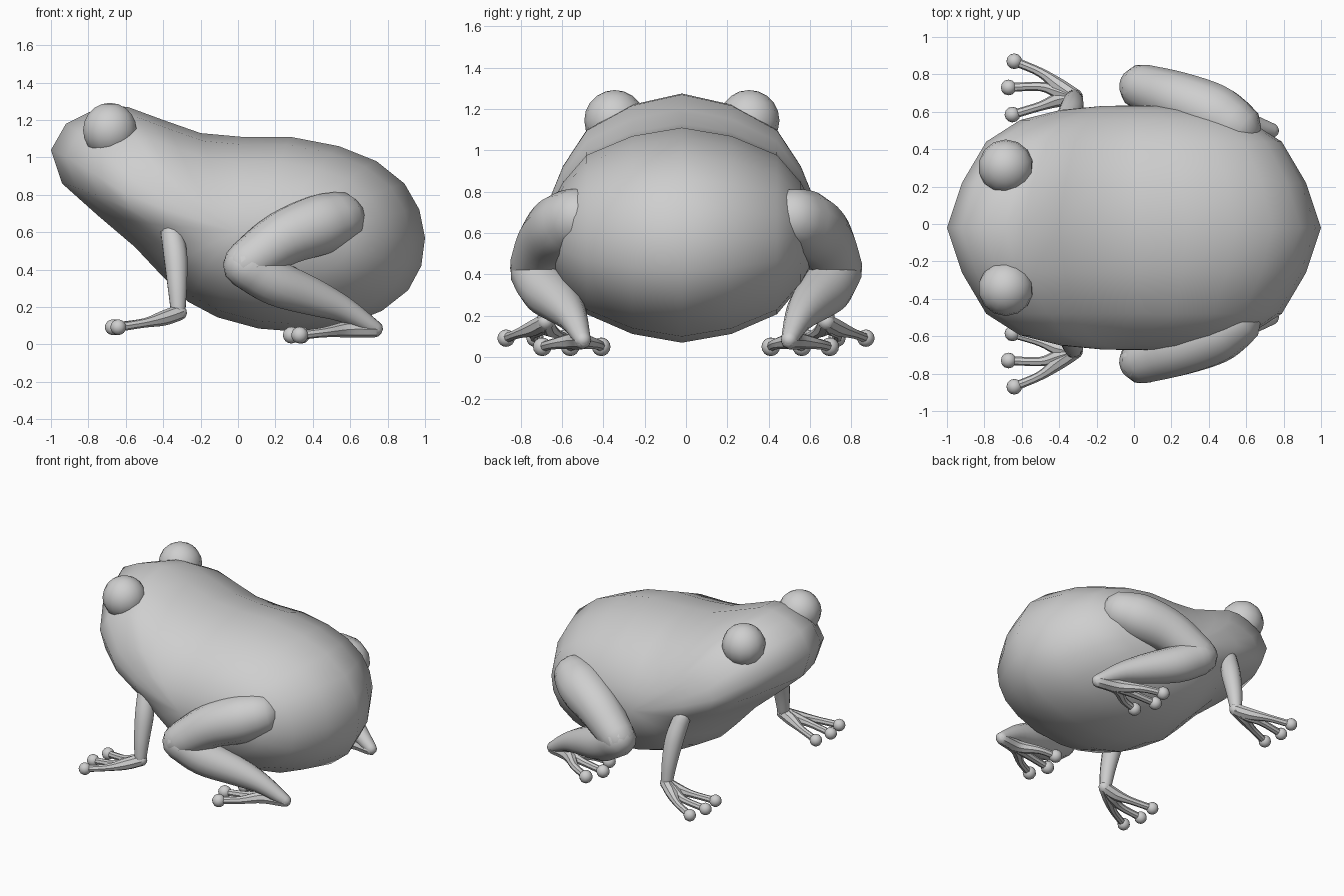
import bpy, bmesh, math
from mathutils import Vector

if "Cube" in bpy.data.objects:
    bpy.data.objects.remove(bpy.data.objects["Cube"])

skin = bpy.data.materials.new("frog grey")
skin.diffuse_color = (0.62, 0.62, 0.62, 1)
skin.use_nodes = True
skin.node_tree.nodes["Principled BSDF"].inputs["Base Color"].default_value = skin.diffuse_color


def finish(name, bm, angle=40):
    bmesh.ops.recalc_face_normals(bm, faces=bm.faces)
    mesh = bpy.data.meshes.new(name)
    bm.to_mesh(mesh)
    bm.free()
    mesh.materials.append(skin)
    ob = bpy.data.objects.new(name, mesh)
    bpy.context.collection.objects.link(ob)
    bpy.ops.object.select_all(action='DESELECT')
    ob.select_set(True)
    bpy.context.view_layer.objects.active = ob
    bpy.ops.object.shade_smooth_by_angle(angle=math.radians(angle))
    return ob


def skin_rings(bm, rings, start, end):
    """Bridge rings of points and close both ends to a tip."""
    loops = [[bm.verts.new(p) for p in ring] for ring in rings]
    n = len(loops[0])
    for a, b in zip(loops, loops[1:]):
        for i in range(n):
            bm.faces.new((a[i], a[(i + 1) % n], b[(i + 1) % n], b[i]))
    for loop, tip in ((loops[0], start), (loops[-1], end)):
        v = bm.verts.new(tip)
        for i in range(n):
            bm.faces.new((loop[i], loop[(i + 1) % n], v))


def smooth_path(pts, steps=4):
    """Catmull-Rom through (x, y, z, radius) points."""
    p = [Vector(q) for q in pts]
    p = [p[0] * 2 - p[1]] + p + [p[-1] * 2 - p[-2]]
    out = []
    for a, b, c, d in zip(p, p[1:], p[2:], p[3:]):
        for k in range(steps):
            t = k / steps
            out.append(0.5 * (2 * b + (c - a) * t + (2 * a - 5 * b + 4 * c - d) * t * t
                              + (3 * b - a - 3 * c + d) * t ** 3))
    return out + [p[-2]]


def tube(bm, pts, side, sides=12):
    """Tapered round-ended limb; side = 1 or -1 mirrors in y."""
    path = smooth_path([(x, y * side, z, r) for x, y, z, r in pts])
    pos = [q.xyz for q in path]
    tan = [(pos[min(i + 1, len(pos) - 1)] - pos[max(i - 1, 0)]).normalized()
           for i in range(len(pos))]
    cuts = [(pos[i], tan[i], path[i].w) for i in range(len(pos))]
    r0, r1 = path[0].w, path[-1].w
    caps = [math.radians(a) for a in (30, 60)]
    head = [(pos[0] - tan[0] * r0 * math.sin(a), tan[0], r0 * math.cos(a)) for a in reversed(caps)]
    tail = [(pos[-1] + tan[-1] * r1 * math.sin(a), tan[-1], r1 * math.cos(a)) for a in caps]
    rings, u = [], tan[0].orthogonal().normalized()
    for c, t, r in head + cuts + tail:
        u = (u - t * u.dot(t)).normalized()
        v = t.cross(u)
        rings.append([c + (u * math.cos(s) + v * math.sin(s)) * r
                      for s in (2 * math.pi * k / sides for k in range(sides))])
    skin_rings(bm, rings, pos[0] - tan[0] * r0, pos[-1] + tan[-1] * r1)


def ball(bm, centre, r, u=12, v=8):
    made = bmesh.ops.create_uvsphere(bm, u_segments=u, v_segments=v, radius=r)
    bmesh.ops.translate(bm, verts=made["verts"], vec=centre)


# body: side outline shrinking towards both flanks (y, x scale, z scale)
outline = [(-1, 1.04), (-.92, 1.18), (-.8, 1.24), (-.69, 1.275), (-.59, 1.27), (-.4, 1.2),
           (-.2, 1.13), (.02, 1.11), (.28, 1.11), (.54, 1.06), (.74, .98), (.89, .86),
           (.97, .72), (1, .57), (.98, .42), (.91, .29), (.77, .18), (.57, .1), (.3, .07),
           (.11, .085), (-.11, .145), (-.27, .23), (-.4, .36), (-.55, .52), (-.75, .69),
           (-.94, .86)]
half = [(0, 1, 1), (.24, .92, .92), (.46, .79, .74), (.575, .61, .48), (.63, .39, .28),
        (.65, .18, .12)]
rows = [(-y, sx, sz) for y, sx, sz in reversed(half[1:])] + half
MID_Y, MID_Z = -.02, .6
bm = bmesh.new()
skin_rings(bm, [[(x * sx, MID_Y + y, MID_Z + (z - MID_Z) * sz) for x, z in outline]
                for y, sx, sz in rows],
           (0, MID_Y - .655, MID_Z), (0, MID_Y + .655, MID_Z))
finish("body", bm, 50)

for side, label in ((1, "far"), (-1, "near")):
    # eye
    bm = bmesh.new()
    ball(bm, (-.685, MID_Y + .325 * side, 1.145), .147, 14, 10)
    finish(label + "_eye", bm)

    # hind leg: thigh and shin
    bm = bmesh.new()
    tube(bm, [(.53, .525, .67, .15), (.42, .59, .635, .165), (.24, .665, .565, .15),
              (.05, .73, .435, .125)], side)
    finish(label + "_thigh", bm)
    bm = bmesh.new()
    tube(bm, [(.045, .73, .42, .125), (.2, .68, .33, .125), (.4, .6, .255, .102),
              (.57, .545, .185, .07), (.735, .5, .085, .04)], side)
    finish(label + "_shin", bm)

    # hind foot: three toes with round pads
    bm = bmesh.new()
    for x, y in ((.34, .41), (.285, .56), (.33, .695)):
        tube(bm, [(.73, .5, .08, .042), (.58, .47 + .1 * y, .08, .042),
                  (.46, .5 + (y - .5) * .7, .065, .027), (x, y, .05, .024)], side, 8)
        ball(bm, (x, y * side, .05), .045)
    finish(label + "_hind_foot", bm)

    # front leg
    bm = bmesh.new()
    tube(bm, [(-.36, .555, .625, .058), (-.335, .61, .48, .065), (-.325, .655, .32, .054),
              (-.32, .68, .175, .04)], side)
    finish(label + "_front_leg", bm)

    # front foot: three toes with round pads
    bm = bmesh.new()
    for x, y, bend in ((-.64, .87, .81), (-.67, .73, .735), (-.65, .585, .63)):
        tube(bm, [(-.315, .68, .17, .042), (-.4, .69 + (bend - .69) * .4, .14, .04),
                  (-.5, bend, .115, .025), (x, y, .092, .024)], side, 8)
        ball(bm, (x, y * side, .092), .042)
    finish(label + "_front_foot", bm)
